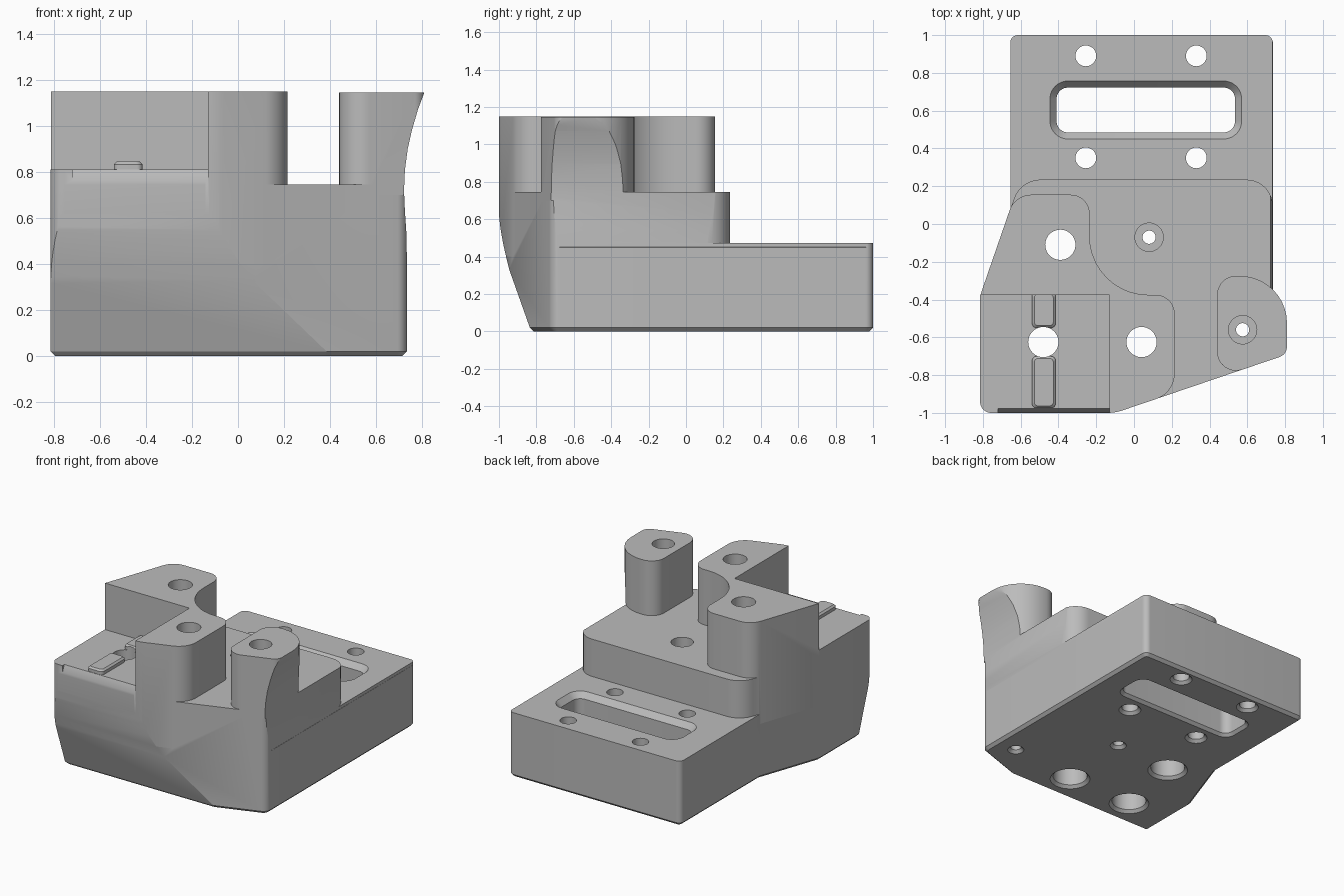
import bpy, bmesh, math
from mathutils import Vector

cube = bpy.data.objects.get("Cube")
if cube:
    bpy.data.objects.remove(cube, do_unlink=True)

grey = bpy.data.materials.new("machined_grey")
grey.use_nodes = True
COLOUR = (0.5, 0.5, 0.5, 1)
grey.diffuse_color = COLOUR
grey.node_tree.nodes["Principled BSDF"].inputs["Base Color"].default_value = COLOUR


def rounded(corners, steps=10):
    """Outline of a polygon whose (x, y, radius) corners are filleted."""
    out = []
    for i, (x, y, r) in enumerate(corners):
        p = Vector((x, y))
        if r == 0:
            out.append(p)
            continue
        a = (Vector(corners[i - 1][:2]) - p).normalized()
        b = (Vector(corners[(i + 1) % len(corners)][:2]) - p).normalized()
        half = a.angle(b) / 2
        centre = p + (a + b).normalized() * (r / math.sin(half))
        start = p + a * (r / math.tan(half)) - centre
        end = p + b * (r / math.tan(half)) - centre
        sweep = start.angle(end)
        for k in range(steps + 1):
            t = k / steps
            out.append(centre + (start * math.sin((1 - t) * sweep)
                                 + end * math.sin(t * sweep)) / math.sin(sweep))
    return out


def rectangle(x0, x1, y0, y1, r):
    return rounded([(x0, y0, r), (x1, y0, r), (x1, y1, r), (x0, y1, r)])


def loft(name, rings, axis="z", bevel=0):
    """Solid through outlines, given as (outline, height along axis)."""
    place = {"x": lambda u, v, w: (w, u, v),
             "y": lambda u, v, w: (u, w, v),
             "z": lambda u, v, w: (u, v, w)}[axis]
    bm = bmesh.new()
    layers = [[bm.verts.new(place(p[0], p[1], w)) for p in ring] for ring, w in rings]
    n = len(layers[0])
    base = bm.faces.new(layers[0][::-1])
    bm.faces.new(layers[-1])
    for low, high in zip(layers, layers[1:]):
        for i in range(n):
            j = (i + 1) % n
            bm.faces.new((low[i], low[j], high[j], high[i]))
    bmesh.ops.recalc_face_normals(bm, faces=bm.faces)
    if bevel:
        bmesh.ops.bevel(bm, geom=list(base.edges), offset=bevel, segments=1, affect="EDGES")
    mesh = bpy.data.meshes.new(name)
    bm.to_mesh(mesh)
    bm.free()
    mesh.materials.append(grey)
    obj = bpy.data.objects.new(name, mesh)
    bpy.context.collection.objects.link(obj)
    return obj


def prism(name, outline, low, high, axis="z", bevel=0):
    return loft(name, [(outline, low), (outline, high)], axis, bevel)


def combine(target, tool, operation):
    """Apply a boolean and remove its tool."""
    tool.hide_render = True
    mod = target.modifiers.new("boolean", "BOOLEAN")
    mod.operation, mod.solver, mod.object = operation, "EXACT", tool
    bpy.context.view_layer.objects.active = target
    bpy.ops.object.modifier_apply(modifier=mod.name)
    bpy.data.objects.remove(tool, do_unlink=True)


def drill(target, x, y, profile):
    """Cut a round hole with a (radius, z) profile."""
    turn = [(math.cos(a), math.sin(a)) for a in (math.tau * i / 40 for i in range(40))]
    rings = [([(x + r * c, y + r * s) for c, s in turn], z) for r, z in profile]
    combine(target, loft("hole_cutter", rings), "DIFFERENCE")


# Stepped solids of the bracket body
front_left = [(-0.815, -0.38, 0), (-0.815, -1, 0.06), (-0.10, -1, 0.25)]
deck = rounded(front_left + [(0.735, -0.716, 0.06), (0.735, 0.235, 0.14), (-0.60, 0.235, 0.15)])
tower = rounded(front_left + [(0.215, -0.893, 0.14), (0.215, -0.375, 0.10),
                              (-0.235, -0.375, 0.31), (-0.235, 0.155, 0.10),
                              (-0.63, 0.155, 0.12)])
post = rounded([(0.44, -0.275, 0.10), (0.44, -0.816, 0.10),
                (0.81, -0.691, 0.06), (0.81, -0.275, 0.25)])
body = prism("bracket_body", deck, 0, 0.745, bevel=0.02)
back_plate = prism("back_plate", rectangle(-0.655, 0.735, -0.3, 1, 0.04), 0, 0.472, bevel=0.02)
front_tower = prism("front_tower", tower, 0.4, 1.15)
side_post = prism("side_post", post, 0.7, 1.145)

# Lower platform cut into the tower, with a chamfered front lip
platform = [(-1, -1.2), (-0.13, -1.2), (-0.13, -0.375), (-1, -0.375)]
combine(front_tower, prism("platform_cutter", platform, 0.81, 1.3), "DIFFERENCE")
lip = [(-0.972, 0.83), (-0.978, 0.81), (-1.01, 0.74), (-1.01, 0.83)]
combine(front_tower, prism("lip_cutter", lip, -0.72, -0.13, "x"), "DIFFERENCE")

for part in (back_plate, front_tower, side_post):
    combine(body, part, "UNION")

# Locating ridges on the platform
for y0, y1 in ((-0.975, -0.70), (-0.55, -0.36)):
    outer = rectangle(-0.54, -0.415, y0, y1, 0.025)
    inner = rectangle(-0.528, -0.427, y0 + 0.012, y1 - 0.012, 0.02)
    combine(body, loft("ridge", [(outer, 0.78), (outer, 0.833), (inner, 0.845)]), "UNION")

# Undercut front and flared right flank
front = [(-0.80, -0.02), (-0.815, 0), (-0.835, 0.02), (-0.945, 0.33), (-0.962, 0.40),
         (-0.978, 0.47), (-0.992, 0.55), (-1.001, 0.63), (-1.2, 0.63), (-1.2, -0.02)]
combine(body, prism("front_cutter", front, -1.2, 1.2, "x"), "DIFFERENCE")
flank = [(0.76, 0.44), (0.734, 0.45), (0.732, 0.54), (0.726, 0.63), (0.722, 0.72),
         (0.726, 0.81), (0.738, 0.90), (0.756, 0.98), (0.782, 1.07), (0.812, 1.15),
         (0.832, 1.2), (1.2, 1.2), (1.2, 0.44)]
combine(body, prism("flank_cutter", flank, -1.2, 1.2, "y"), "DIFFERENCE")

# Long slot through the back plate
slot_rings = []
for grow, z in ((0.03, -0.01), (0.02, 0), (0, 0.02), (0, 0.432), (0.035, 0.472), (0.045, 0.482)):
    slot_rings.append((rectangle(-0.41 - grow, 0.535 + grow, 0.485 - grow, 0.722 + grow,
                                 0.06 + grow), z))
combine(body, loft("slot_cutter", slot_rings), "DIFFERENCE")

# Plate holes, large counterbored holes and small screw holes
for x in (-0.255, 0.33):
    for y in (0.35, 0.89):
        drill(body, x, y, [(0.085, -0.01), (0.055, 0.02), (0.055, 0.6)])
for x, y in ((-0.39, -0.11), (-0.48, -0.625), (0.04, -0.625)):
    drill(body, x, y, [(0.145, -0.01), (0.115, 0.02), (0.115, 0.5), (0.08, 0.5), (0.08, 1.3)])
for x, y, top in ((0.08, -0.07, 0.745), (0.575, -0.56, 1.145)):
    drill(body, x, y, [(0.065, -0.01), (0.035, 0.02), (0.035, top - 0.3),
                       (0.075, top - 0.3), (0.075, top + 0.1)])

# Smooth the fillets, keep the machined edges sharp
bpy.ops.object.select_all(action="DESELECT")
body.select_set(True)
bpy.context.view_layer.objects.active = body
bpy.ops.object.shade_smooth_by_angle(angle=math.radians(25))
